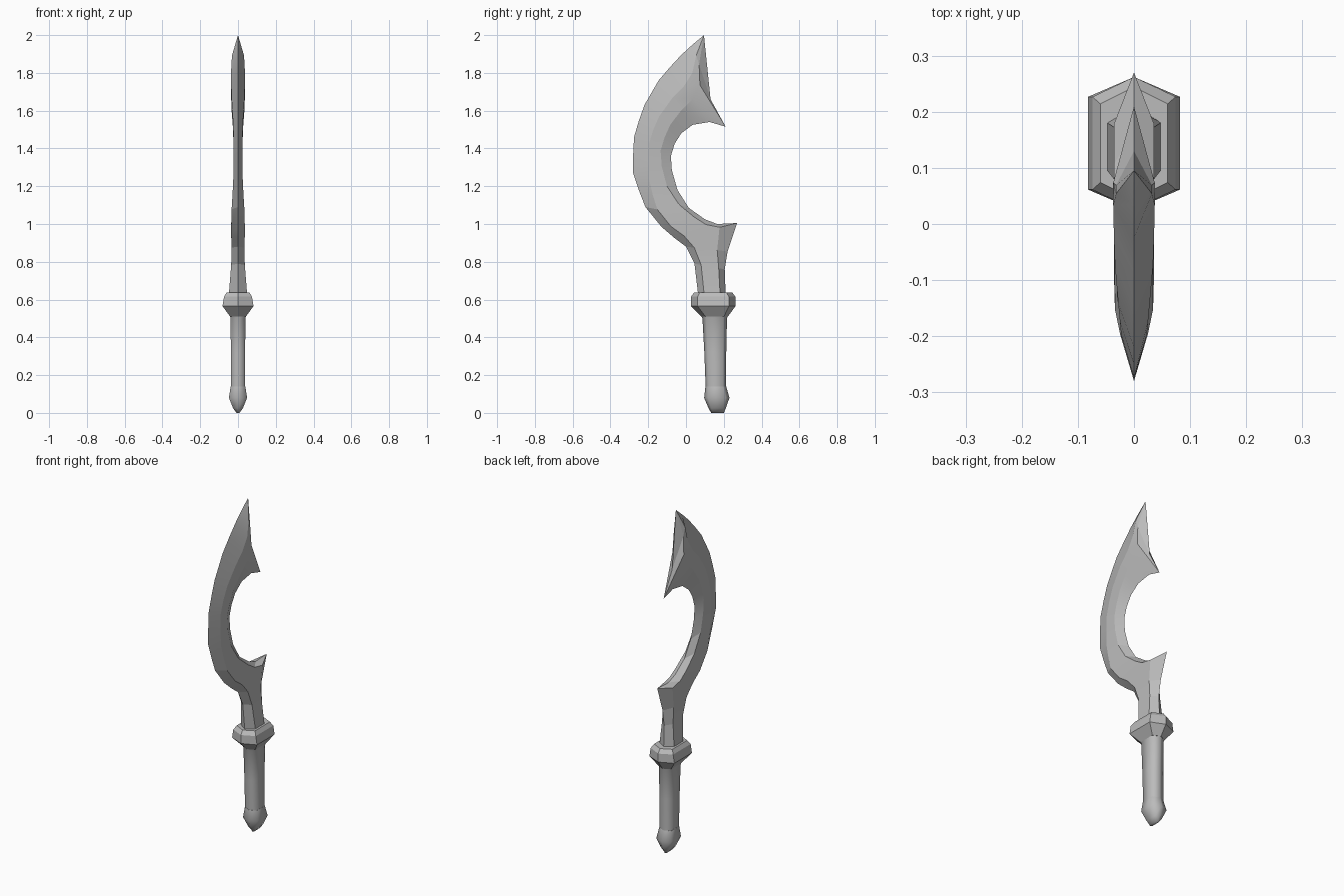
import bpy, bmesh, math
from mathutils import Vector

cube = bpy.data.objects.get("Cube")
if cube:
    bpy.data.objects.remove(cube, do_unlink=True)

metal = bpy.data.materials.new("grey metal")
metal.use_nodes = True
metal.diffuse_color = (0.5, 0.5, 0.5, 1)
metal.node_tree.nodes["Principled BSDF"].inputs["Base Color"].default_value = metal.diffuse_color


def loft(name, rings, smooth_angle):
    """Skin a list of equal-length closed rings, cap both ends and shade by angle."""
    bm = bmesh.new()
    loops = [[bm.verts.new(point) for point in ring] for ring in rings]
    for lower, upper in zip(loops, loops[1:]):
        count = len(lower)
        for i in range(count):
            j = (i + 1) % count
            bm.faces.new((lower[i], lower[j], upper[j], upper[i]))
    bm.faces.new(loops[0])
    bm.faces.new(loops[-1])
    bmesh.ops.remove_doubles(bm, verts=bm.verts[:], dist=0.0005)
    bmesh.ops.recalc_face_normals(bm, faces=bm.faces[:])
    mesh = bpy.data.meshes.new(name)
    bm.to_mesh(mesh)
    bm.free()
    mesh.materials.append(metal)
    obj = bpy.data.objects.new(name, mesh)
    bpy.context.collection.objects.link(obj)
    bpy.ops.object.select_all(action="DESELECT")
    obj.select_set(True)
    bpy.context.view_layer.objects.active = obj
    bpy.ops.object.shade_smooth_by_angle(angle=math.radians(smooth_angle))
    return obj


def blade_section(oy, oz, iy, iz, outer_bevel, inner_bevel, half):
    """Six-sided section: two sharp edges and a flat between two ridges on each side."""
    outer, inner = Vector((0, oy, oz)), Vector((0, iy, iz))
    side = Vector((half, 0, 0))
    ridge_a = outer.lerp(inner, outer_bevel)
    ridge_b = outer.lerp(inner, inner_bevel)
    return [outer, ridge_a + side, ridge_b + side, inner, ridge_b - side, ridge_a - side]


def hex_ring(z, centre, half_x, half_y, shoulder=0.7):
    """Stretched hexagon with its points towards the front and back."""
    s = half_y * shoulder
    outline = [(0, -half_y), (half_x, -s), (half_x, s), (0, half_y), (-half_x, s), (-half_x, -s)]
    return [Vector((x, centre + y, z)) for x, y in outline]


# Sickle blade: outer edge, inner edge, bevel positions, half thickness
stations = [
    (.065, .62, .21, .62, .22, .8, .049),
    (.045, .79, .205, .76, .22, .8, .036),
    (0, .88, .22, .855, .2, .75, .034),
    (-.06, .925, .27, 1.005, .15, .72, .036),
    (-.13, .985, .165, 1, .17, .8, .036),
    (-.215, 1.09, .1, 1.025, .2, .82, .034),
    (-.25, 1.18, .015, 1.085, .28, .8, .029),
    (-.28, 1.27, -.045, 1.18, .36, .76, .025),
    (-.28, 1.36, -.075, 1.285, .4, .74, .023),
    (-.275, 1.46, -.08, 1.36, .4, .72, .023),
    (-.25, 1.545, -.06, 1.425, .4, .72, .025),
    (-.22, 1.63, -.025, 1.48, .4, .7, .028),
    (-.145, 1.76, .035, 1.525, .4, .67, .034),
    (-.085, 1.83, .125, 1.54, .35, .58, .036),
    (-.025, 1.895, .21, 1.515, .25, .42, .037),
    (.035, 1.95, .13, 1.66, .2, .36, .032),
    (.095, 2, .095, 2, .5, .5, 0),
]
loft("blade", [blade_section(*s) for s in stations], 12)

# Hexagonal guard with a bevelled top and a flared underside
loft("guard", [
    hex_ring(.51, .152, .042, .07),
    hex_ring(.565, .144, .082, .118),
    hex_ring(.615, .144, .074, .118),
    hex_ring(.638, .144, .06, .1),
], 20)

# Grip, flaring up into the guard
loft("grip", [
    hex_ring(.14, .158, .038, .054),
    hex_ring(.32, .155, .038, .058),
    hex_ring(.5, .152, .039, .065),
    hex_ring(.54, .15, .05, .08),
], 70)

# Pommel, tapering to a narrow end
loft("pommel", [
    hex_ring(0, .167, .008, .033),
    hex_ring(.025, .165, .026, .046),
    hex_ring(.08, .163, .048, .067),
    hex_ring(.14, .158, .039, .055),
], 70)
